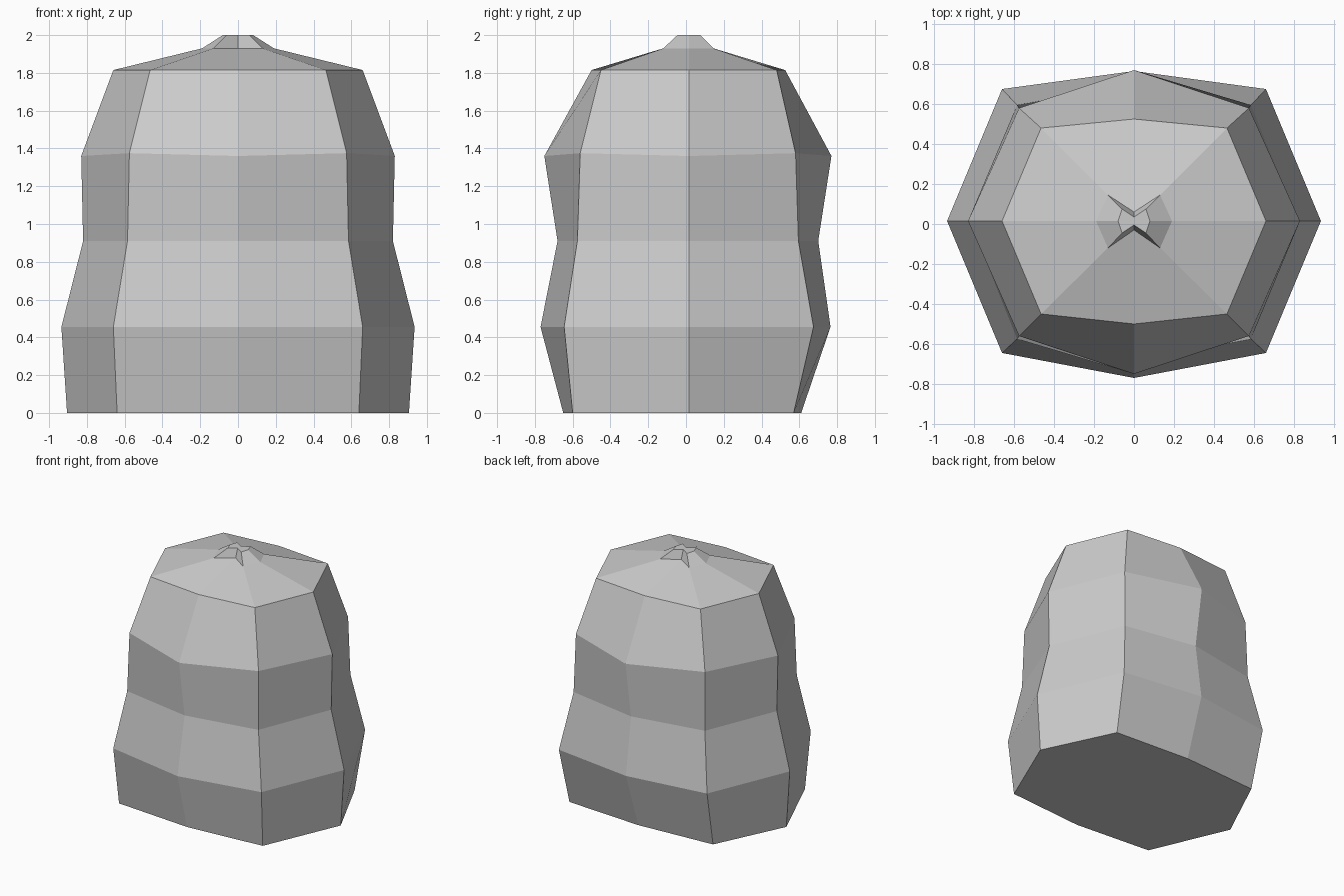
import bpy
import bmesh

cube = bpy.data.objects.get("Cube")
if cube:
    bpy.data.objects.remove(cube, do_unlink=True)

grey = bpy.data.materials.new("plain grey")
grey.use_nodes = True
color = (0.6, 0.6, 0.6, 1)
grey.diffuse_color = color
grey.node_tree.nodes["Principled BSDF"].inputs["Base Color"].default_value = color

MID_Y = 0.015

# Ring profile: z, corner z, side x, corner x, corner front y, corner back y, mid front y, mid back y
rings = [
    (0.0, 0.0, 0.905, 0.64, -0.60, 0.57, -0.65, 0.61),
    (0.455, 0.455, 0.935, 0.66, -0.645, 0.675, -0.77, 0.765),
    (0.91, 0.91, 0.82, 0.585, -0.575, 0.595, -0.68, 0.70),
    (1.36, 1.375, 0.83, 0.575, -0.56, 0.58, -0.75, 0.77),
    (1.815, 1.815, 0.66, 0.465, -0.45, 0.48, -0.50, 0.525),
    (1.93, 1.93, 0.19, 0.13, -0.12, 0.145, -0.03, 0.06),
    (2.0, 2.0, 0.08, 0.06, -0.045, 0.075, -0.005, 0.035),
]


def add_ring(bm, z, corner_z, side, corner, front, back, mid_front, mid_back):
    """Eight points, counter-clockwise from above, starting at the front."""
    points = [(0, mid_front, z), (corner, front, corner_z), (side, MID_Y, z),
              (corner, back, corner_z), (0, mid_back, z), (-corner, back, corner_z),
              (-side, MID_Y, z), (-corner, front, corner_z)]
    return [bm.verts.new(p) for p in points]


bm = bmesh.new()
loops = [add_ring(bm, *r) for r in rings]

# Faceted walls, pinched neck and star-shaped tie
for low, high in zip(loops, loops[1:]):
    for i in range(8):
        j = (i + 1) % 8
        bm.faces.new((low[i], low[j], high[j], high[i]))

# Flat base and top closure
bm.faces.new(loops[0][::-1])
tip = bm.verts.new((0, MID_Y, rings[-1][0]))
for i in range(8):
    bm.faces.new((loops[-1][i], loops[-1][(i + 1) % 8], tip))

mesh = bpy.data.meshes.new("sack")
bm.to_mesh(mesh)
bm.free()
mesh.materials.append(grey)
sack = bpy.data.objects.new("sack", mesh)
bpy.context.collection.objects.link(sack)
